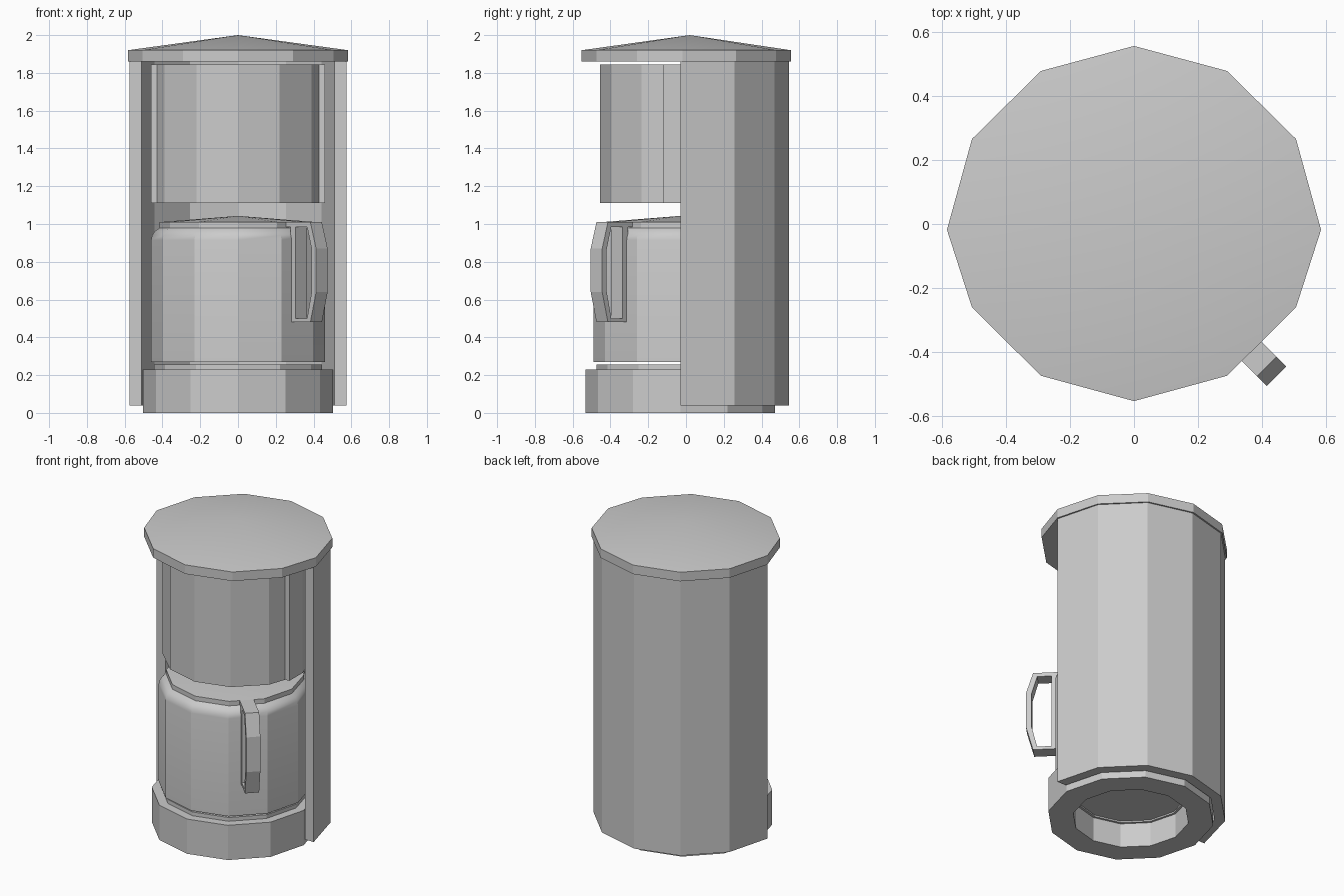
import bpy, bmesh
from math import sin, cos, pi, radians

if "Cube" in bpy.data.objects:
    bpy.data.objects.remove(bpy.data.objects["Cube"])

N, CY = 12, -0.03          # sides and shared centre line of the round parts


def loft(name, rings, smooth=False):
    """Join equal rings of points; one-point rings become tips, open ends get caps."""
    bm = bmesh.new()
    vs = [[bm.verts.new(p) for p in r] for r in rings]
    for a, b in zip(vs, vs[1:]):
        n = max(len(a), len(b))
        for i in range(n):
            j = (i + 1) % n
            if len(b) == 1:
                bm.faces.new((a[i], a[j], b[0]))
            elif len(a) == 1:
                bm.faces.new((a[0], b[j], b[i]))
            else:
                bm.faces.new((a[i], a[j], b[j], b[i]))
    for r in (vs[0], vs[-1]):
        if len(r) > 2:
            bm.faces.new(r)
    bmesh.ops.recalc_face_normals(bm, faces=bm.faces)
    me = bpy.data.meshes.new(name)
    bm.to_mesh(me)
    bm.free()
    ob = bpy.data.objects.new(name, me)
    bpy.context.collection.objects.link(ob)
    if smooth:
        bpy.ops.object.select_all(action='DESELECT')
        bpy.context.view_layer.objects.active = ob
        ob.select_set(True)
        bpy.ops.object.shade_smooth_by_angle(angle=radians(25))
    return ob


def lathe(name, profile, smooth=False):
    """Twelve-sided turning of (radius, z) pairs."""
    def ring(r, z):
        if r == 0:
            return [(0, CY, z)]
        return [(r * cos(2 * pi * i / N), CY + r * sin(2 * pi * i / N), z) for i in range(N)]
    return loft(name, [ring(r, z) for r, z in profile], smooth)


def at(pts, z):
    return [(x, y, z) for x, y in pts]


def mirrored(half):
    """Close a right-hand outline (first and last point on x = 0) with its mirror image."""
    return half + [(-x, y) for x, y in half[-2:0:-1]]


def arc(r, a0, a1):
    """Points every 30 degrees from a0 to a1."""
    step = 30 if a1 > a0 else -30
    return [(r * cos(radians(a)), CY + r * sin(radians(a)))
            for a in range(a0, a1 + step, step)]


# Base with recessed underside, and warming plate
lathe("base", [(0, .17), (.335, .17), (.335, .16), (.35, .16), (.35, 0),
               (.502, 0), (.502, .23), (0, .23)])
lathe("warming_plate", [(.445, .225), (.445, .255)])

# Jug with rounded shoulder, and its lid
lathe("jug", [(.46, .27), (.46, .915), (.455, .94), (.44, .962), (.415, .98)], True)
lathe("jug_lid", [(.415, .975), (.415, 1.01), (0, 1.043)], True)

# Half-round rear shell
shell = arc(.575, 0, 180) + arc(.51, 180, 0)
loft("rear_shell", [at(shell, .04), at(shell, 1.86)])

# Upper tank: curved front stepping out to flat sides that run back into the shell
tank = mirrored([(0, -.455), (.22, -.395), (.39, -.235), (.43, -.12), (.46, -.12),
                 (.46, .02), (.398, .2), (.23, .37), (0, .43)])
loft("water_tank", [at(tank, 1.11), at(tank, 1.845)])

# Top lid, shallow cone
rim = mirrored([(0, -.552), (.29, -.473), (.505, -.26), (.583, -.018),
                (.505, .265), (.29, .477), (0, .555)])
loft("top_lid", [at(rim, 1.86), at(rim, 1.92), [(0, .02, 2.0)]], True)

# Jug handle: outline with a hole, extruded and turned to the front right
cu = bpy.data.curves.new("handle_outline", 'CURVE')
cu.dimensions, cu.fill_mode, cu.extrude = '2D', 'BOTH', .043
for pts in (
    [(.585, 1.01), (.628, .87), (.628, .64), (.585, .48), (.435, .48),
     (.435, .985), (.39, .985), (.39, 1.01)],
    [(.475, .50), (.56, .50), (.595, .645), (.595, .865), (.56, .985), (.475, .985)],
):
    sp = cu.splines.new('POLY')
    sp.points.add(len(pts) - 1)
    for p, (r, z) in zip(sp.points, pts):
        p.co = (r, z, 0, 1)
    sp.use_cyclic_u = True
handle = bpy.data.objects.new("jug_handle", cu)
bpy.context.collection.objects.link(handle)
handle.location = (0, CY, 0)
handle.rotation_euler = (radians(90), 0, radians(-45))
bpy.ops.object.select_all(action='DESELECT')
bpy.context.view_layer.objects.active = handle
handle.select_set(True)
bpy.ops.object.convert(target='MESH')
bpy.ops.object.shade_flat()
